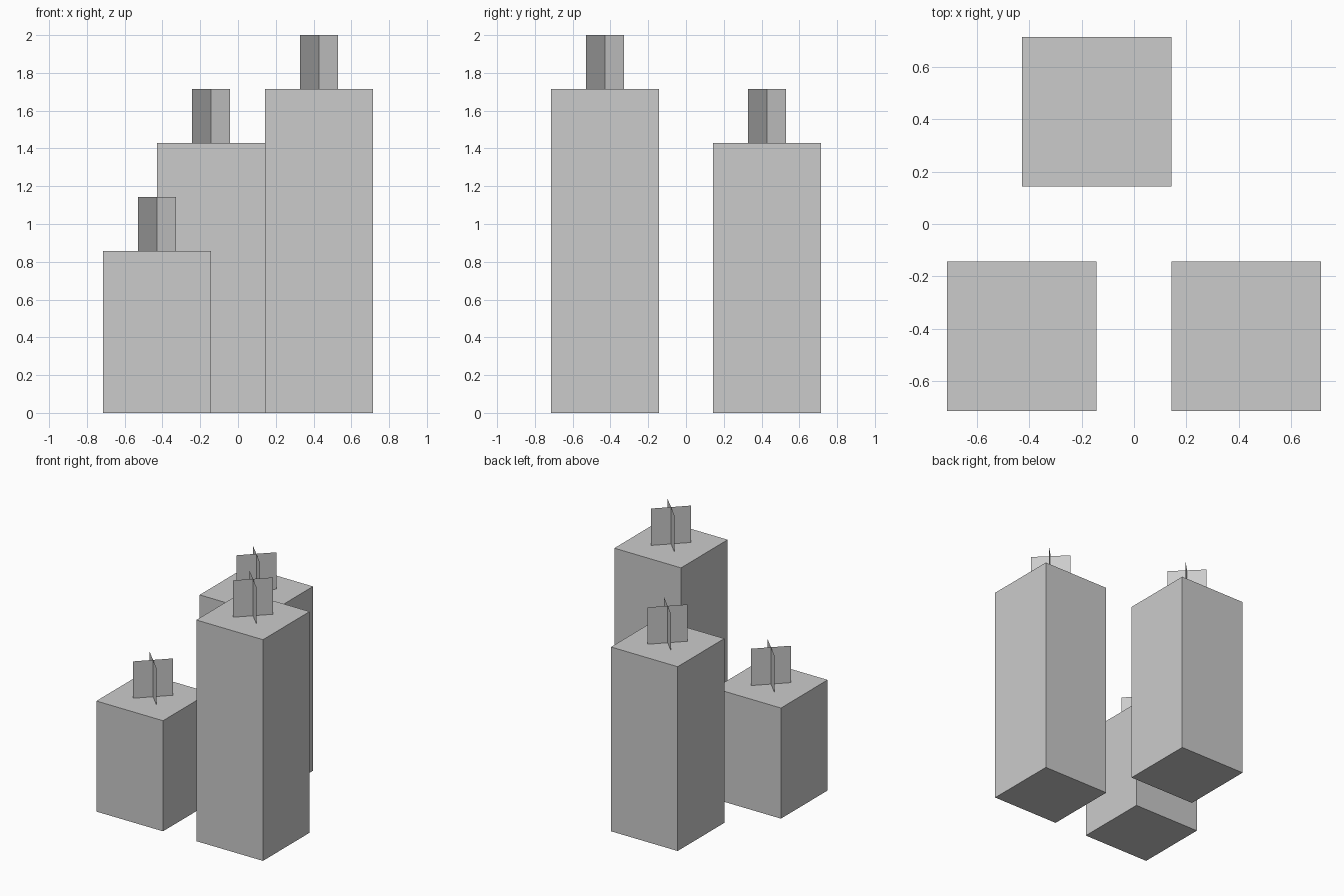
import bpy, bmesh, math
from mathutils import Matrix

if "Cube" in bpy.data.objects:
    bpy.data.objects.remove(bpy.data.objects["Cube"])

U = 2 / 14  # one grid unit of the blocky design


def finish(bm, name, location):
    mesh = bpy.data.meshes.new(name)
    bm.to_mesh(mesh)
    bm.free()
    obj = bpy.data.objects.new(name, mesh)
    obj.location = location
    bpy.context.collection.objects.link(obj)
    return obj


def wax_block(name, x, y, height):
    bm = bmesh.new()
    bmesh.ops.create_cube(bm, size=1)
    bmesh.ops.scale(bm, vec=(4 * U, 4 * U, height), verts=bm.verts)
    return finish(bm, name, (x, y, height / 2))


def crossed_wick(name, x, y, z):
    # two flat sheets crossing at right angles on the diagonals
    bm = bmesh.new()
    for angle in (45, -45):
        turn = Matrix.Rotation(math.radians(angle), 4, 'Z')
        corners = [(-U, 0, 0), (U, 0, 0), (U, 0, 2 * U), (-U, 0, 2 * U)]
        verts = [bm.verts.new(c) for c in corners]
        bm.faces.new(verts)
        bmesh.ops.transform(bm, matrix=turn, verts=verts)
    return finish(bm, name, (x, y, z))


# candles: name, centre x, centre y, wax height (in grid units)
for label, cx, cy, h in (("short", -3, -3, 6),
                         ("tall", 3, -3, 12),
                         ("medium", -1, 3, 10)):
    wax_block(label + "_candle", cx * U, cy * U, h * U)
    crossed_wick(label + "_wick", cx * U, cy * U, h * U)
